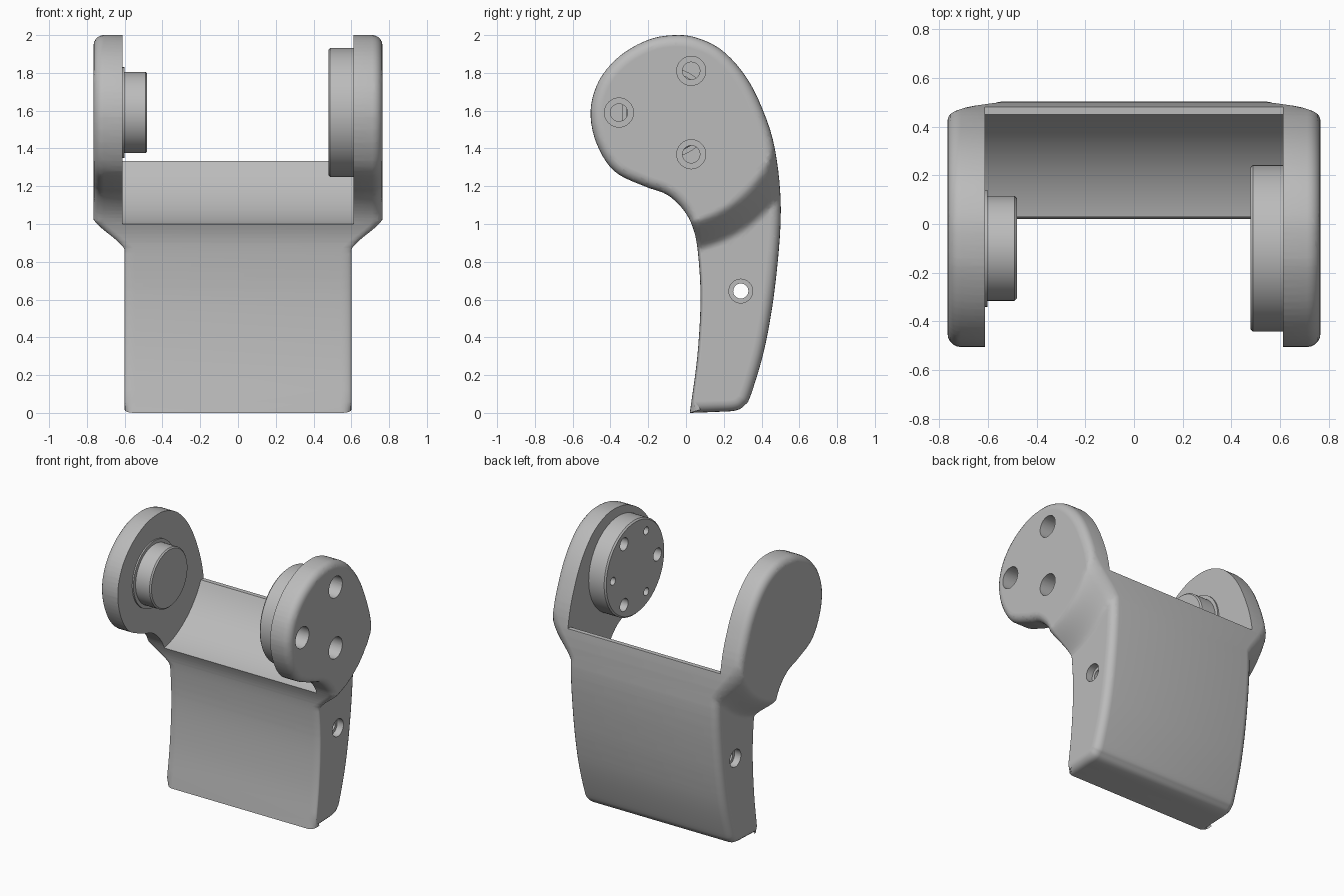
import bpy, bmesh, math
from mathutils import Vector

if "Cube" in bpy.data.objects:
    bpy.data.objects.remove(bpy.data.objects["Cube"], do_unlink=True)

PIVOT = Vector((0, -0.1, 1.59))
BODY_W, FLARE = 0.6, 0.165     # half width of the body, extra width of the arms
ROUND = 0.055

grey = bpy.data.materials.new("light grey")
grey.use_nodes = True
grey.diffuse_color = (0.5, 0.5, 0.5, 1)
grey.node_tree.nodes["Principled BSDF"].inputs["Base Color"].default_value = (0.5, 0.5, 0.5, 1)


def smooth(a, b, v):
    t = min(1, max(0, (v - a) / (b - a)))
    return t * t * (3 - 2 * t)


def make_object(name, bm):
    bmesh.ops.recalc_face_normals(bm, faces=bm.faces)
    mesh = bpy.data.meshes.new(name)
    bm.to_mesh(mesh)
    bm.free()
    mesh.materials.append(grey)
    obj = bpy.data.objects.new(name, mesh)
    bpy.context.collection.objects.link(obj)
    return obj


def spline(points, steps):
    """Open Catmull-Rom curve through the points."""
    p = [Vector(q) for q in points]
    p = [p[0] * 2 - p[1]] + p + [p[-1] * 2 - p[-2]]
    out = []
    for a, b, c, d in zip(p, p[1:], p[2:], p[3:]):
        for i in range(steps):
            t = i / steps
            out.append(0.5 * (2 * b + (c - a) * t + (2 * a - 5 * b + 4 * c - d) * t**2
                              + (3 * b - a - 3 * c + d) * t**3))
    return out


def loft(rings):
    """Closed solid from a list of vertex rings."""
    bm = bmesh.new()
    loops = [[bm.verts.new(v) for v in ring] for ring in rings]
    n = len(loops[0])
    for a, b in zip(loops, loops[1:]):
        for i in range(n):
            j = (i + 1) % n
            bm.faces.new((a[i], a[j], b[j], b[i]))
    bm.faces.new(loops[0])
    bm.faces.new(loops[-1])
    return bm


def turned(name, centre, stations, sides=64):
    """Part turned about an x axis; stations are (x, radius)."""
    rings = [[(x, centre[0] + r * math.cos(k * math.tau / sides),
               centre[1] + r * math.sin(k * math.tau / sides)) for k in range(sides)]
             for x, r in stations]
    return make_object(name, loft(rings))


def cut(obj, cutters):
    for c in cutters:
        mod = obj.modifiers.new("cut", "BOOLEAN")
        mod.operation, mod.solver, mod.object = "DIFFERENCE", "EXACT", c
        bpy.context.view_layer.objects.active = obj
        bpy.ops.object.modifier_apply(modifier=mod.name)


def finish(obj):
    bpy.ops.object.select_all(action="DESELECT")
    obj.select_set(True)
    bpy.context.view_layer.objects.active = obj
    bpy.ops.object.shade_smooth_by_angle(angle=math.radians(35))


# Side outline (y, z), starting and ending at the sharp lower front corner
outline = spline([(.02, 0), (.15, .005), (.26, .012), (.31, .04), (.345, .1), (.42, .36),
                  (.475, .7), (.502, 1.08), (.47, 1.4), (.4, 1.62), (.31, 1.79), (.19, 1.92),
                  (.06, 1.985), (-.06, 2), (-.2, 1.975), (-.35, 1.89), (-.46, 1.76),
                  (-.505, 1.6), (-.475, 1.43), (-.38, 1.28), (-.22, 1.2), (-.1, 1.155),
                  (-.01, 1.07), (.04, .97), (.064, .84), (.077, .6), (.06, .3), (.02, 0)], 5)
n = len(outline)
normals = []
for i in range(n):
    t = (outline[(i + 1) % n] - outline[i - 1]).normalized()
    normals.append(Vector((-t.y, t.x)))


def ring(x, inset):
    pts = []
    for p, nrm in zip(outline, normals):
        soft = max(smooth(.85, 1.1, p.y), smooth(.1, .25, p.x), smooth(.06, 0, p.y))
        q = p + nrm * inset * (.3 + .7 * soft)
        pts.append((x, q.x, q.y))
    return pts


# Body with rounded side edges
side = []
for k in range(6):
    a = k / 5 * math.pi / 2
    side.append((BODY_W - ROUND * (1 - math.sin(a)), ROUND * (1 - math.cos(a))))
side.append((BODY_W, ROUND + .006))
stations = [(-x, t) for x, t in reversed(side)] + side
bm = loft([ring(x, t) for x, t in stations])

# Split the flare zone finely, then push the arms outwards along a cone about the pivot
out_dir = Vector((0, 1, -1)).normalized()
across = Vector((0, 1, 1)).normalized()


def split(origin, normal):
    bmesh.ops.bisect_plane(bm, geom=bm.verts[:] + bm.edges[:] + bm.faces[:], dist=1e-5,
                           plane_co=origin, plane_no=normal)


for k in range(19):
    split(PIVOT + out_dir * (.44 + .02 * k), out_dir)
for k in range(25):
    split(PIVOT + across * (-.48 + .035 * k), across)
for v in bm.verts:
    r = (Vector((0, v.co.y, v.co.z)) - PIVOT).length
    lin = min(1, max(0, (.745 - r) / .155))
    v.co.x += math.copysign(FLARE * (.6 * lin + .4 * smooth(0, 1, lin)), v.co.x)
bmesh.ops.triangulate(bm, faces=bm.faces[:])
body = make_object("bracket_body", bm)

# Slot between the arms, with a concave floor about the pivot
arc = [math.radians(-25 - 155 * k / 48) for k in range(49)]
slot = [(PIVOT.y + .605 * math.cos(a), PIVOT.z + .605 * math.sin(a)) for a in arc]
slot += [(-.705, 2.2), (.8, 2.2), (.8, slot[0][1])]
slot_cutter = make_object("slot_cutter", loft([[(s * .612, y, z) for y, z in slot] for s in (-1, 1)]))


# Stepped bolt holes in the left arm and blind holes in the flange
def around(deg):
    a = math.radians(deg)
    return (PIVOT.y + .255 * math.cos(a), PIVOT.z + .255 * math.sin(a))


bolts = [turned("bolt_cutter", around(d), [(.4, .046), (.66, .046), (.66, .077), (.9, .077)], 32)
         for d in (60, 180, 300)]
blinds = [turned("blind_cutter", around(d), [(.4, .028), (.56, .028)], 24) for d in (0, 120, 240)]

# Cross hole through the lower body, wider at both mouths
cross = turned("cross_cutter", (.29, .645),
               [(-.8, .063), (-.55, .063), (-.55, .04), (.55, .04), (.55, .063), (.8, .063)], 32)

# Round flange on the left arm, round boss and collar on the right arm
centre = (PIVOT.y, PIVOT.z)
flange = turned("left_flange", centre, [(.478, .332), (.488, .342), (.615, .342)], 96)
boss = turned("right_boss", centre, [(-.64, .215), (-.49, .215), (-.481, .206)])
collar = turned("right_collar", centre, [(-.64, .24), (-.602, .24)])

cut(body, [slot_cutter, cross] + bolts)
cut(flange, bolts + blinds)
for c in [slot_cutter, cross] + bolts + blinds:
    bpy.data.objects.remove(c, do_unlink=True)
for part in (body, flange, boss, collar):
    finish(part)
